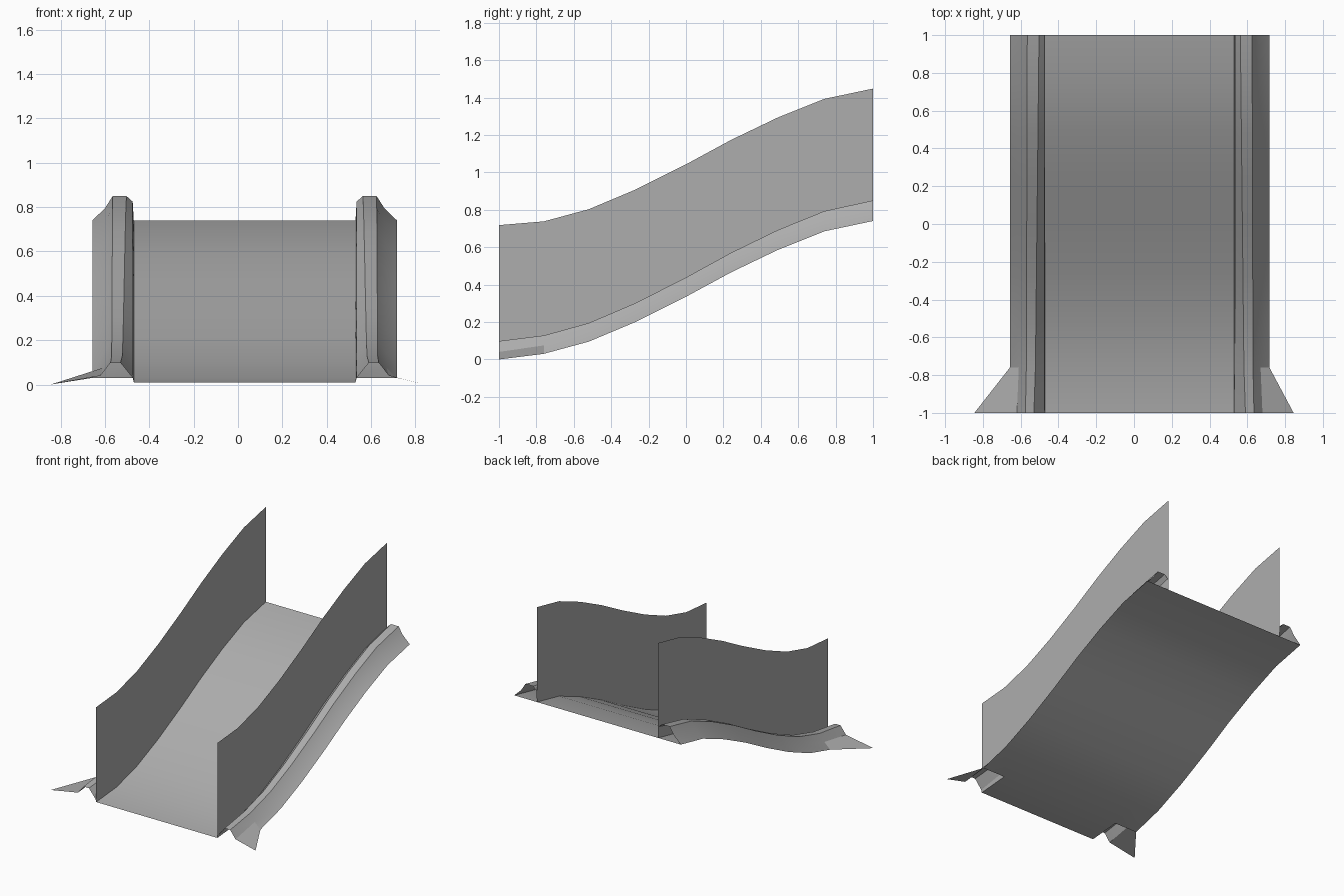
import bpy, math

cube = bpy.data.objects.get("Cube")
if cube:
    bpy.data.objects.remove(cube)

grey = bpy.data.materials.new("plain_grey")
grey.use_nodes = True
grey.diffuse_color = (0.42, 0.42, 0.42, 1)
grey.node_tree.nodes["Principled BSDF"].inputs["Base Color"].default_value = (0.42, 0.42, 0.42, 1)

# Ramp path: y stations and floor height at each
STATIONS = [-1, -0.76, -0.52, -0.27, 0, 0.24, 0.49, 0.74, 1]
FLOOR = [0.01, 0.03, 0.095, 0.2, 0.335, 0.465, 0.585, 0.685, 0.74]
LEFT_EDGE, RIGHT_EDGE = 0.53, -0.47
CURB_WIDTH = 0.187
WALL_HEIGHT = 0.708


def loft(name, rows, skip=lambda row, col: False):
    """Join equal rows of points into a sheet of quads."""
    n = len(rows[0])
    verts = [p for row in rows for p in row]
    faces = [(r * n + c, r * n + c + 1, (r + 1) * n + c + 1, (r + 1) * n + c)
             for r in range(len(rows) - 1) for c in range(n - 1) if not skip(r, c)]
    mesh = bpy.data.meshes.new(name)
    mesh.from_pydata(verts, [], faces)
    mesh.materials.append(grey)
    mesh.validate()
    obj = bpy.data.objects.new(name, mesh)
    bpy.context.collection.objects.link(obj)
    bpy.ops.object.select_all(action='DESELECT')
    obj.select_set(True)
    bpy.context.view_layer.objects.active = obj
    bpy.ops.object.shade_smooth_by_angle(angle=math.radians(18))
    return obj


# Curb sections as (distance out from the wall, height over the floor)
FOOT = [(0.15, 0.03), (0.105, 0.088), (0.06, 0.088), (0.005, 0.02), (0, 0)]
LOW = [(0.14, 0.045), (0.1, 0.098), (0.052, 0.098), (0.004, 0.04), (0, 0)]
HIGH = [(0.13, 0.055), (0.095, 0.11), (0.033, 0.11), (0.005, 0.085), (0, 0)]


def curb_section(i, flare):
    if i == 0:
        return [(flare, -0.01)] + FOOT
    t = (STATIONS[i] - STATIONS[1]) / (STATIONS[-1] - STATIONS[1])
    blend = [(a[0] + (b[0] - a[0]) * t, a[1] + (b[1] - a[1]) * t)
             for a, b in zip(LOW, HIGH)]
    return [(CURB_WIDTH, 0)] + blend


# Floor sheet, running under the curbs except at the open front corners
columns = [RIGHT_EDGE - CURB_WIDTH, RIGHT_EDGE, LEFT_EDGE, LEFT_EDGE + CURB_WIDTH]
loft("ramp_floor",
     [[(x, y, z) for x in columns] for y, z in zip(STATIONS, FLOOR)],
     skip=lambda row, col: row == 0 and col != 1)

# Side walls and flared curbs
for side, edge, out, flare in (("left", LEFT_EDGE, 1, 0.315),
                               ("right", RIGHT_EDGE, -1, 0.375)):
    loft(side + "_wall",
         [[(edge, y, z), (edge, y, z + WALL_HEIGHT)] for y, z in zip(STATIONS, FLOOR)])
    rows = []
    for i, (y, z) in enumerate(zip(STATIONS, FLOOR)):
        row = [(edge + out * d, y, z + h) for d, h in curb_section(i, flare)]
        rows.append(row if out < 0 else row[::-1])
    loft(side + "_curb", rows)
